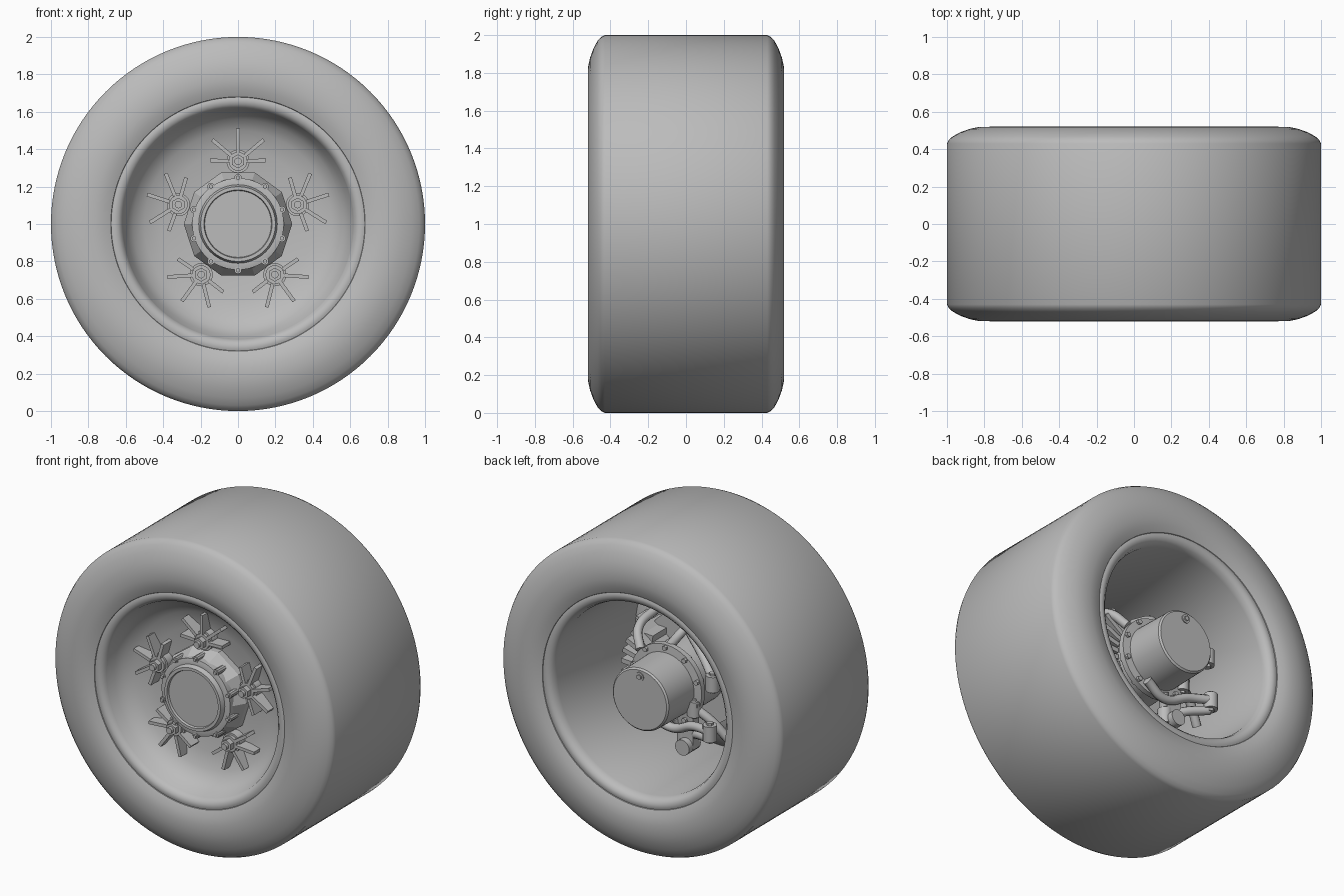
import bpy, bmesh, math
from mathutils import Vector, Matrix

if "Cube" in bpy.data.objects:
    bpy.data.objects.remove(bpy.data.objects["Cube"])

grey = bpy.data.materials.new("plain grey")
grey.use_nodes = True
grey.diffuse_color = (0.5, 0.5, 0.5, 1)
grey.node_tree.nodes["Principled BSDF"].inputs["Base Color"].default_value = (0.5, 0.5, 0.5, 1)
CENTRE = Vector((0, 0, 1))


def finish(name, bm, angle=35):
    bmesh.ops.remove_doubles(bm, verts=bm.verts, dist=1e-5)
    bmesh.ops.recalc_face_normals(bm, faces=bm.faces)
    mesh = bpy.data.meshes.new(name)
    bm.to_mesh(mesh)
    bm.free()
    mesh.materials.append(grey)
    ob = bpy.data.objects.new(name, mesh)
    bpy.context.collection.objects.link(ob)
    bpy.ops.object.select_all(action='DESELECT')
    ob.select_set(True)
    bpy.context.view_layer.objects.active = ob
    bpy.ops.object.shade_smooth_by_angle(angle=math.radians(angle))
    return ob


def lathe(name, profile, steps=96, closed=False, angle=35):
    """Spin (radius, y) points about the axle."""
    bm = bmesh.new()
    vs = [bm.verts.new((r, y, 1)) for r, y in profile]
    edges = [bm.edges.new(p) for p in zip(vs, vs[1:])]
    if closed:
        edges.append(bm.edges.new((vs[-1], vs[0])))
    bmesh.ops.spin(bm, geom=vs + edges, cent=CENTRE, axis=(0, 1, 0),
                   angle=math.tau, steps=steps, use_merge=True)
    return finish(name, bm, angle)


def polar(r, deg, y=0):
    a = math.radians(deg)
    return Vector((r * math.cos(a), y, 1 + r * math.sin(a)))


def add_rod(bm, p, q, r, segments=12, r2=None):
    p, q = Vector(p), Vector(q)
    turn = (q - p).to_track_quat('Z', 'Y').to_matrix().to_4x4()
    bmesh.ops.create_cone(bm, cap_ends=True, segments=segments, radius1=r,
                          radius2=r if r2 is None else r2, depth=(q - p).length,
                          matrix=Matrix.Translation((p + q) / 2) @ turn)


def add_bar(bm, p, q, width, y0, y1):
    """Upright rib from p to q, reaching from depth y0 to y1."""
    d = q - p
    mid = (p + q) / 2
    mid.y = (y0 + y1) / 2
    turn = Matrix.Rotation(-math.atan2(d.z, d.x), 4, 'Y')
    size = Matrix.Diagonal((Vector((d.x, d.z)).length, y1 - y0, width, 1))
    bmesh.ops.create_cube(bm, size=1, matrix=Matrix.Translation(mid) @ turn @ size)


def tube(name, points, r):
    curve = bpy.data.curves.new(name, 'CURVE')
    curve.dimensions = '3D'
    curve.bevel_depth, curve.bevel_resolution = r, 3
    curve.use_fill_caps = True
    spline = curve.splines.new('BEZIER')
    spline.bezier_points.add(len(points) - 1)
    for bp, co in zip(spline.bezier_points, points):
        bp.co = co
        bp.handle_left_type = bp.handle_right_type = 'AUTO'
    ob = bpy.data.objects.new("path", curve)
    bpy.context.collection.objects.link(ob)
    bm = bmesh.new()
    bm.from_mesh(ob.evaluated_get(bpy.context.evaluated_depsgraph_get()).to_mesh())
    bpy.data.objects.remove(ob)
    return finish(name, bm, 50)


# Tyre: half profile mirrored about the middle plane
half = [(0.665, 0.47), (0.68, 0.495), (0.72, 0.512), (0.77, 0.52), (0.83, 0.519),
        (0.88, 0.508), (0.93, 0.49), (0.97, 0.468), (0.99, 0.45), (1.0, 0.43)]
lathe("tyre", half + [(r, -y) for r, y in reversed(half)], 128, closed=True)

# Rim barrel with rolled lips
lip = [(0.61, 0.44), (0.62, 0.475), (0.64, 0.493), (0.665, 0.497), (0.682, 0.49), (0.68, 0.45)]
lathe("rim_barrel", lip + [(r, -y) for r, y in reversed(lip)], closed=True)

# Dished wheel centre
lathe("wheel_dish", [(0.62, -0.47), (0.595, -0.41), (0.56, -0.36), (0.5, -0.325), (0.4, -0.295),
                     (0.2, -0.285), (0.2, -0.25), (0.42, -0.26), (0.54, -0.3), (0.615, -0.36)], closed=True)

# Five fans of ribs that pass through the dish, each round a wheel nut
ribs, nuts = bmesh.new(), bmesh.new()
for k in range(5):
    deg = 90 + 72 * k
    base = polar(0.335, deg)
    for turn, length in ((0, 0.175), (50, 0.18), (-50, 0.18), (88, 0.15), (-88, 0.15)):
        start = base + polar(0.05, deg + turn) - CENTRE
        end = base + polar(length, deg + turn) - CENTRE
        add_bar(ribs, start, end, 0.02, -0.375, -0.18)
    for r, y0, y1, n in ((0.062, -0.2, -0.35, 20), (0.05, -0.35, -0.37, 20),
                         (0.037, -0.37, -0.405, 6), (0.02, -0.405, -0.425, 12)):
        add_rod(nuts, polar(0.335, deg, y0), polar(0.335, deg, y1), r, n)
finish("dish_ribs", ribs)
finish("wheel_nuts", nuts)

# Front hub: ten-sided skirt, bolted flange and cap
lathe("hub_skirt", [(0.001, -0.27), (0.29, -0.27), (0.29, -0.33), (0.235, -0.425), (0.001, -0.425)], 10, angle=15)
lathe("hub_flange", [(0.001, -0.39), (0.245, -0.39), (0.245, -0.43), (0.225, -0.435),
                     (0.21, -0.435), (0.2, -0.465), (0.182, -0.465), (0.178, -0.45), (0.001, -0.45)])
bolts = bmesh.new()
for k in range(10):
    deg = 18 + 36 * k
    add_rod(bolts, polar(0.247, deg, -0.35), polar(0.247, deg, -0.435), 0.02, 10)
    add_rod(bolts, polar(0.247, deg, -0.435), polar(0.247, deg, -0.447), 0.012, 6)
    add_rod(bolts, polar(0.237, deg, 0.16), polar(0.237, deg, 0.225), 0.016, 6)
finish("hub_bolts", bolts)

# Rear gear drum on its bolted flange, with filler plug
lathe("gear_drum", [(0.001, -0.28), (0.22, -0.28), (0.22, 0.0), (0.205, 0.17), (0.255, 0.17), (0.255, 0.205),
                    (0.205, 0.21), (0.2, 0.46), (0.19, 0.47), (0.001, 0.47)], 64)
plug = bmesh.new()
add_rod(plug, (0, 0.45, 1.15), (0, 0.476, 1.15), 0.028, 16)
add_rod(plug, (0, 0.47, 1.15), (0, 0.485, 1.15), 0.016, 6)
finish("filler_plug", plug)

# Brake disc and finned caliper
lathe("brake_disc", [(0.2, -0.12), (0.36, -0.12), (0.36, -0.08), (0.2, -0.08)], closed=True)
caliper = bmesh.new()
for k in range(7):
    deg = -30 + 11 * k
    add_bar(caliper, polar(0.22, deg), polar(0.38, deg), 0.03, -0.16, 0.12)
add_bar(caliper, polar(0.32, -34), polar(0.32, 40), 0.1, -0.15, 0.06)
finish("finned_caliper", caliper)

# Upper bracket plate with two bolt holes
plate = bmesh.new()
for dx in (-0.1, 0.1):
    for y0, y1 in ((0.2, 0.24),):
        add_rod(plate, (0.13 + dx, y0, 1.34), (0.13 + dx, y1, 1.34), 0.055, 24)
add_bar(plate, Vector((0.03, 0, 1.34)), Vector((0.23, 0, 1.34)), 0.11, 0.2, 0.24)
add_bar(plate, Vector((0.13, 0, 1.18)), Vector((0.13, 0, 1.34)), 0.16, 0.19, 0.235)
bracket = finish("upper_bracket", plate)
holes = bmesh.new()
for dx in (-0.1, 0.1):
    add_rod(holes, (0.13 + dx, 0.1, 1.345), (0.13 + dx, 0.4, 1.345), 0.026, 20)
cutter = finish("bracket_hole_cutter", holes)
cutter.hide_render = True
cutter.hide_set(True)
cut = bracket.modifiers.new("holes", 'BOOLEAN')
cut.object, cut.solver = cutter, 'EXACT'
bpy.context.view_layer.objects.active = bracket
bpy.ops.object.modifier_apply(modifier="holes")
bpy.data.objects.remove(cutter)

# Suspension arms and steering links around the hub
arms = {
    "upper_arm_front": [(-0.36, 0.24, 1.14), (-0.25, 0.16, 1.2), (-0.1, 0.1, 1.32)],
    "upper_arm_rear": [(-0.36, 0.24, 1.1), (-0.28, 0.1, 1.08), (-0.2, -0.05, 1.1)],
    "lower_arm_front": [(0.1, 0.24, 0.8), (-0.05, 0.22, 0.74), (-0.22, 0.24, 0.8), (-0.36, 0.28, 0.82)],
    "lower_arm_rear": [(-0.36, 0.26, 0.76), (-0.2, 0.18, 0.72), (-0.08, 0.1, 0.64)],
    "steering_link": [(-0.2, 0.2, 0.9), (-0.3, 0.16, 0.82), (-0.38, 0.12, 0.72)],
    "lower_stay": [(-0.06, 0.2, 0.8), (-0.1, 0.14, 0.7), (-0.12, -0.1, 0.6)],
    "upper_stay": [(0.02, 0.18, 1.2), (-0.05, 0.1, 1.32), (-0.08, -0.1, 1.4)],
    "side_stay": [(0.2, 0.18, 1.16), (0.27, 0.1, 1.25), (0.28, -0.1, 1.3)],
}
for name, points in arms.items():
    tube(name, points, 0.028)

# Pivot bushes at the arm ends, and the lower mounting foot
joints = bmesh.new()
for x, y, z in ((-0.36, 0.24, 1.12), (-0.36, 0.27, 0.81), (-0.2, 0.2, 0.9), (-0.1, 0.16, 0.66)):
    add_rod(joints, (x, y, z - 0.05), (x, y, z + 0.05), 0.042, 20)
    add_rod(joints, (x, y, z - 0.065), (x, y, z + 0.065), 0.022, 6)
add_bar(joints, Vector((-0.14, 0, 0.62)), Vector((-0.14, 0, 0.84)), 0.1, 0.14, 0.2)
add_rod(joints, (-0.14, 0.12, 0.64), (-0.14, 0.24, 0.64), 0.05, 20)
finish("arm_joints", joints)
